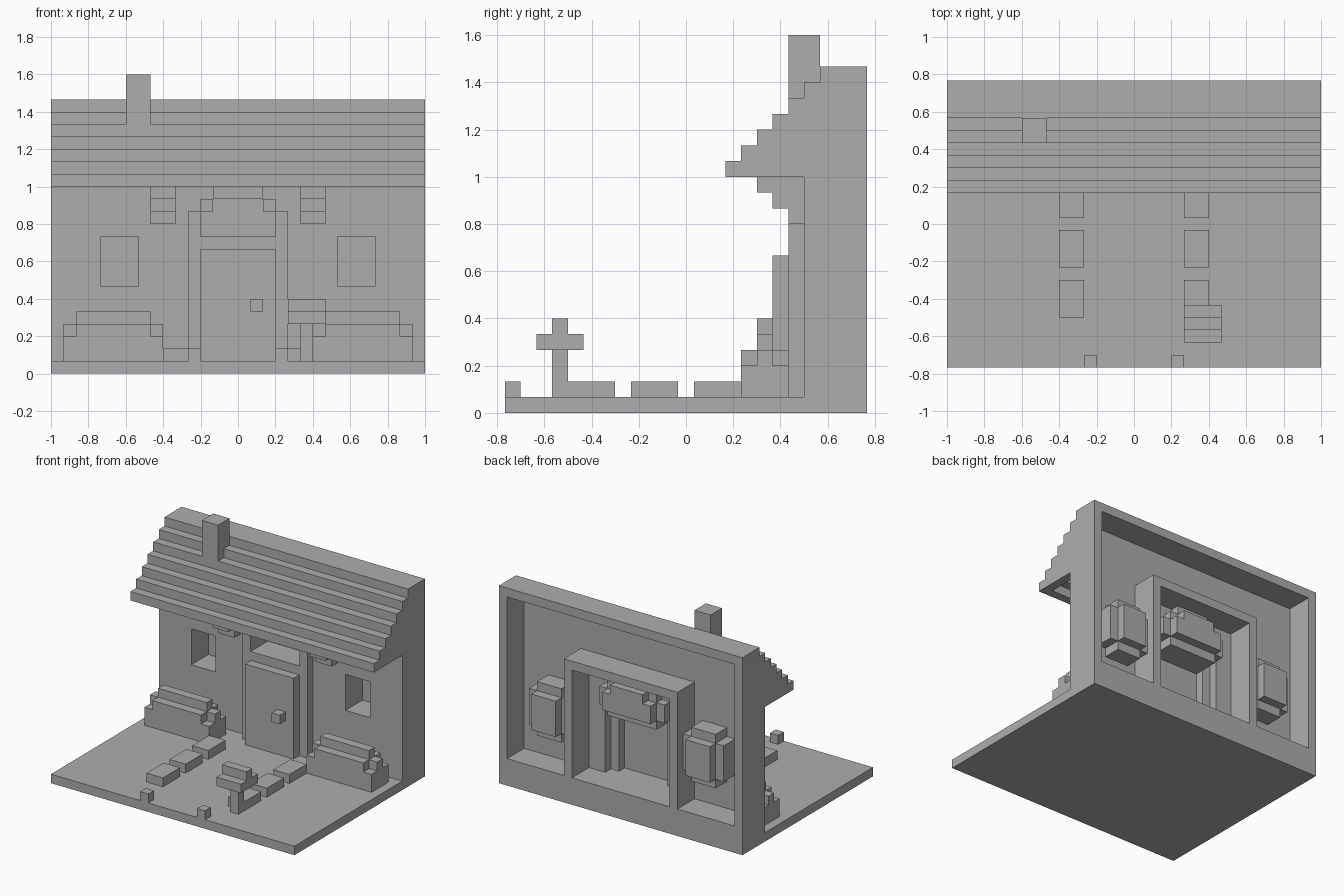
import bpy
import bmesh
from itertools import product
from mathutils import Vector

UNIT = 1 / 15                      # size of one building block
ORIGIN = Vector((0, -11.5, 0))     # blocks are counted from the front edge of the base

cube = bpy.data.objects.get("Cube")
if cube:
    bpy.data.objects.remove(cube, do_unlink=True)

# Single plain material
GREY = (0.42, 0.42, 0.42, 1)
stone_grey = bpy.data.materials.new("stone_grey")
stone_grey.diffuse_color = GREY
stone_grey.use_nodes = True
stone_grey.node_tree.nodes["Principled BSDF"].inputs["Base Color"].default_value = GREY


class Part:
    """A part made of blocks: add and cut boxes, then skin the outside."""

    def __init__(self, name):
        self.name = name
        self.blocks = set()

    @staticmethod
    def box(x, y, z):
        return set(product(range(*x), range(*y), range(*z)))

    def add(self, x, y, z):
        self.blocks |= self.box(x, y, z)
        return self

    def cut(self, x, y, z):
        self.blocks -= self.box(x, y, z)
        return self

    def mirror(self):
        self.blocks |= {(-1 - x, y, z) for x, y, z in self.blocks}
        return self

    def build(self):
        bm = bmesh.new()
        corners = {}

        def corner(point):
            key = tuple(point)
            if key not in corners:
                corners[key] = bm.verts.new((Vector(key) + ORIGIN) * UNIT)
            return corners[key]

        for block in self.blocks:
            for axis, side in product(range(3), (0, 1)):
                neighbour = list(block)
                neighbour[axis] += 2 * side - 1
                if tuple(neighbour) in self.blocks:
                    continue
                u, v = (axis + 1) % 3, (axis + 2) % 3
                loop = []
                for du, dv in ((0, 0), (1, 0), (1, 1), (0, 1)):
                    point = list(block)
                    point[axis] += side
                    point[u] += du
                    point[v] += dv
                    loop.append(corner(point))
                bm.faces.new(loop if side else loop[::-1])
        # Merge the block faces into large flat faces
        bmesh.ops.dissolve_limit(bm, angle_limit=0.01, verts=bm.verts, edges=bm.edges)
        mesh = bpy.data.meshes.new(self.name)
        bm.to_mesh(mesh)
        bm.free()
        mesh.materials.append(stone_grey)
        bpy.context.collection.objects.link(bpy.data.objects.new(self.name, mesh))


def centred(half):
    return (-half, half)


FULL = centred(15)
INNER = centred(14)

# Base plate
Part("ground").add(FULL, (0, 23), (0, 1)).build()

# House shell, open at the back
house = Part("house_walls")
house.add(FULL, (19, 23), (1, 21)).add(FULL, (20, 23), (21, 22))
house.cut(INNER, (20, 23), (3, 21))

# Porch box behind the door
house.add(centred(7), (20, 23), (3, 16))
house.cut(centred(6), (20, 23), (3, 15))

# Arched opening through the front wall
ARCH = ((4, 3, 13), (3, 13, 14), (2, 14, 15))
for half, low, high in ARCH:
    house.cut(centred(half), (19, 20), (low, high))

# Window recesses with their casings
for left in (-11, 8):
    pane = (left, left + 3)
    house.add((left - 1, left + 4), (20, 22), (7, 11))
    house.add(pane, (20, 22), (6, 12))
    house.add(pane, (22, 23), (7, 11))
    house.cut(pane, (19, 22), (7, 11))
house.build()

# Door frame with the recessed light above the door
frame = Part("door_frame")
for half, low, high in ARCH:
    frame.add(centred(half), (18, 19), (low, high))
frame.add(centred(4), (18, 19), (1, 3))
frame.cut(centred(3), (18, 19), (3, 10))
frame.add(centred(4), (19, 21), (11, 13))
frame.add(centred(3), (19, 21), (10, 14))
frame.add(centred(2), (19, 21), (14, 15))
for half, low, high in ((3, 11, 13), (2, 13, 14)):
    frame.add(centred(half), (21, 22), (low, high))
    frame.cut(centred(half), (18, 21), (low, high))
frame.build()

# Door and knob
Part("door").add(centred(3), (17, 18), (1, 10)).build()
Part("door_knob").add((1, 2), (16, 17), (5, 6)).build()

# Stepped roof overhang, hollow underneath
roof = Part("roof_eaves")
for step in range(5):
    layer = (15 + step, 16 + step)
    roof.add(FULL, (14 + step, 19), layer)
    roof.cut(INNER, (15 + step, 19), layer)
roof.build()

Part("chimney").add((-9, -7), (18, 20), (20, 24)).build()

# Stepped brackets under the eaves
brackets = Part("eave_brackets")
for step in range(3):
    brackets.add((5, 7), (18 - step, 19), (12 + step, 13 + step))
brackets.mirror().build()

# Rounded bushes beside the door
bushes = Part("bushes")
bushes.add((6, 14), (15, 18), (1, 3))
bushes.add((7, 13), (15, 18), (3, 4))
bushes.add((6, 14), (16, 17), (3, 4))
bushes.add((7, 13), (16, 17), (4, 5))
bushes.mirror().build()

# Path edging stones
stones = Part("path_stones")
for start in (4, 8, 12):
    stones.add((4, 6), (start, start + 3), (1, 2))
stones.mirror().build()

# Small posts at the front edge
Part("front_posts").add((3, 4), (0, 1), (1, 2)).mirror().build()

# Mailbox
mailbox = Part("mailbox")
mailbox.add((5, 6), (3, 4), (1, 4))
mailbox.add((4, 7), (2, 5), (4, 5))
mailbox.add((4, 7), (3, 4), (5, 6))
mailbox.build()
